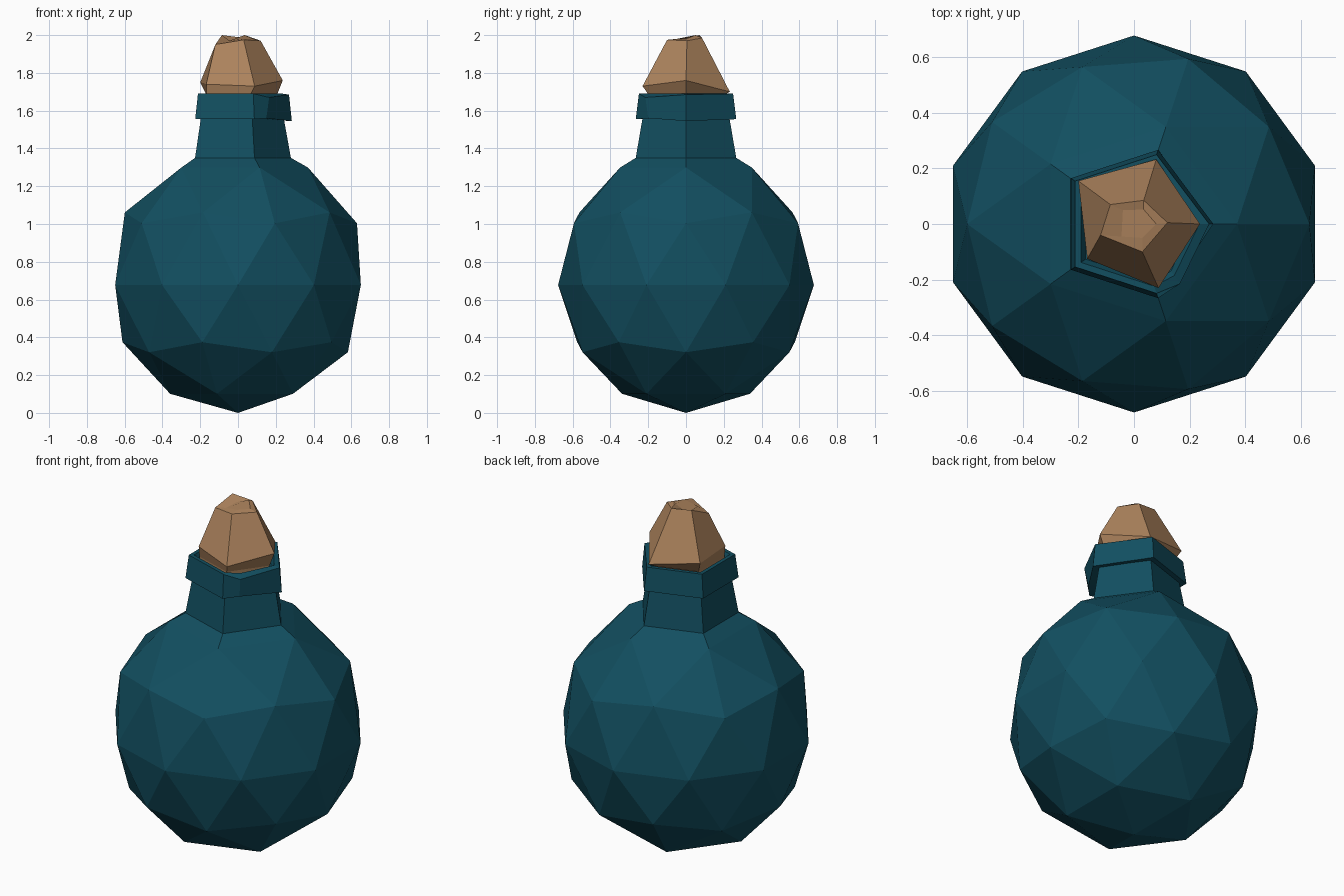
import bpy, bmesh, math
from mathutils import Vector

if "Cube" in bpy.data.objects:
    bpy.data.objects.remove(bpy.data.objects["Cube"])

def material(name, rgb):
    m = bpy.data.materials.new(name)
    m.diffuse_color = (*rgb, 1)
    m.use_nodes = True
    m.node_tree.nodes["Principled BSDF"].inputs["Base Color"].default_value = m.diffuse_color
    return m

def finish(name, bm, mat):
    bmesh.ops.recalc_face_normals(bm, faces=bm.faces[:])
    me = bpy.data.meshes.new(name)
    bm.to_mesh(me)
    bm.free()
    me.materials.append(mat)
    ob = bpy.data.objects.new(name, me)
    bpy.context.collection.objects.link(ob)
    return ob

def polar(r, z, degrees):
    a = math.radians(degrees)
    return (r * math.cos(a), r * math.sin(a), z)

def ring(r, z, angles=(0, 72, 144, 216, 288)):
    return [polar(r, z, a) for a in angles]

def loft(bm, rings, cap_start=True, cap_end=True):
    rows = [[bm.verts.new(p) for p in r] for r in rings]
    n = len(rows[0])
    for a, b in zip(rows, rows[1:]):
        for i in range(n):
            bm.faces.new((a[i], a[(i + 1) % n], b[(i + 1) % n], b[i]))
    if cap_start:
        bm.faces.new(rows[0][::-1])
    if cap_end:
        bm.faces.new(rows[-1])

teal = material("teal glass", (0.006, 0.078, 0.118))
tan = material("cork tan", (0.42, 0.23, 0.11))

# Round flask body: icosphere, upper half stretched, top vertex opened for the neck
R = 0.677
bm = bmesh.new()
bmesh.ops.create_icosphere(bm, subdivisions=2, radius=R)
top = max(bm.verts, key=lambda v: v.co.z)
bmesh.ops.delete(bm, geom=[top], context='VERTS')
for v in bm.verts:
    if v.co.z > 0.05:
        v.co = Vector((v.co.x * 1.03, v.co.y * 1.03, v.co.z * 1.08))
    v.co.x *= 1.01
    v.co.z += R
# Shoulder and neck: extrude the open pentagon upward
for r, z in ((0.28, 1.35), (0.235, 1.60)):
    edges = [e for e in bm.edges if e.is_boundary]
    new = bmesh.ops.extrude_edge_only(bm, edges=edges)["geom"]
    for v in (g for g in new if isinstance(g, bmesh.types.BMVert)):
        v.co = polar(r, z, math.degrees(math.atan2(v.co.y, v.co.x)))
finish("flask_body", bm, teal)

# Lip around the neck, with one chipped, split corner at the front
lip_angles = (0, 72, 144, 216, 288, 308)
bm = bmesh.new()
lip = [ring(0.20, 1.56, lip_angles), ring(0.28, 1.555, lip_angles),
       ring(0.262, 1.69, lip_angles), ring(0.235, 1.69, lip_angles),
       ring(0.215, 1.65, lip_angles)]
lip[1][0] = (0.285, 0, 1.545)
lip[1][5] = (0.15, -0.20, 1.56)
lip[2][0] = (0.27, 0, 1.685)
lip[2][5] = (0.165, -0.215, 1.67)
loft(bm, lip)
finish("flask_lip", bm, teal)

# Cork stopper: flared base, tapered sides, uneven top with a shallow dent
bm = bmesh.new()
widest = [(0.237, 0, 1.76), (0.08, 0.232, 1.70), (-0.2, 0.155, 1.75),
          (-0.168, -0.125, 1.74), (0.088, -0.23, 1.73)]
crown = [(0.12, 0.005, 1.97), (0.035, 0.085, 1.985), (-0.085, 0.07, 2.0),
         (-0.12, -0.04, 1.95), (0.03, -0.1, 1.975)]
dent = [(0.08, 0, 1.98), (0.035, 0.052, 2.0), (-0.04, 0.05, 1.97),
        (-0.045, -0.045, 1.97), (0.03, -0.05, 1.98)]
loft(bm, [ring(0.20, 1.62), ring(0.205, 1.68), widest, crown, dent])
finish("cork", bm, tan)
